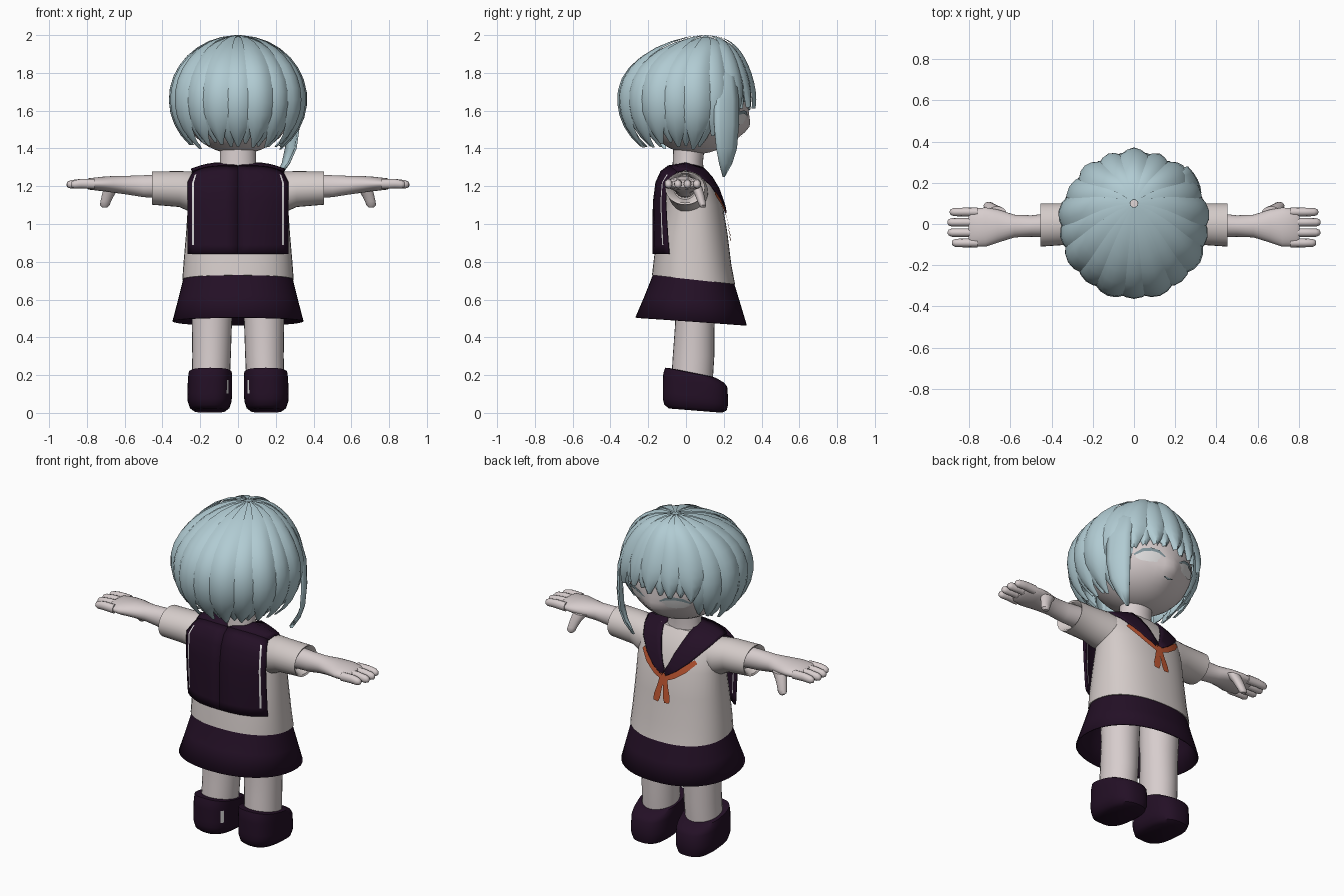
import bpy, bmesh, random
from math import sin, cos, acos, radians, pi, copysign
from mathutils import Vector

random.seed(4)
if "Cube" in bpy.data.objects:
    bpy.data.objects.remove(bpy.data.objects["Cube"])


def material(name, r, g, b):
    m = bpy.data.materials.new(name)
    m.use_nodes = True
    m.diffuse_color = (r, g, b, 1)
    bsdf = next(n for n in m.node_tree.nodes if n.type == "BSDF_PRINCIPLED")
    bsdf.inputs["Base Color"].default_value = (r, g, b, 1)
    bsdf.inputs["Roughness"].default_value = 0.8
    return m


SKIN = material("pale skin", 0.68, 0.61, 0.61)
CLOTH = material("white cloth", 0.66, 0.60, 0.585)
HAIR = material("pale blue hair", 0.44, 0.60, 0.65)
NAVY = material("dark plum", 0.017, 0.005, 0.019)
WHITE = material("white trim", 0.75, 0.74, 0.74)
ORANGE = material("orange scarf", 0.50, 0.09, 0.03)
LASH = material("grey blue lash", 0.22, 0.30, 0.33)


def finish(name, bm, mats, angle=40):
    me = bpy.data.meshes.new(name)
    bm.to_mesh(me)
    bm.free()
    for m in mats:
        me.materials.append(m)
    me.shade_smooth()
    me.set_sharp_from_angle(angle=radians(angle))
    ob = bpy.data.objects.new(name, me)
    bpy.context.scene.collection.objects.link(ob)
    return ob


def power(v, p):
    return copysign(abs(v) ** (2 / p), v)


def loft(name, rings, mats, axis="z", side=1, n=28, p=2.0, caps=True, paint=None):
    """Rings along z: (z, cx, cy, rx, ry, tilt); along x: (x, cy, cz, ry, rz)."""
    bm = bmesh.new()
    rows = []
    for r in rings:
        row = []
        for k in range(n):
            c, s = power(cos(2 * pi * k / n), p), power(sin(2 * pi * k / n), p)
            if axis == "z":
                co = (side * (r[1] + r[3] * c), r[2] + r[4] * s, r[0] + r[5] * r[4] * s)
            else:
                co = (side * r[0], r[1] + r[3] * c, r[2] + r[4] * s)
            row.append(bm.verts.new(co))
        rows.append(row)
    for a, b in zip(rows, rows[1:]):
        for k in range(n):
            bm.faces.new((a[k], a[(k + 1) % n], b[(k + 1) % n], b[k]))
    if caps:
        bm.faces.new(rows[0])
        bm.faces.new(rows[-1])
    bmesh.ops.recalc_face_normals(bm, faces=bm.faces)
    if paint:
        for f in bm.faces:
            f.material_index = paint(f.calc_center_median())
    return finish(name, bm, mats)


def sheet(name, rows, mats, inner, paint=None, thick=0.0):
    """Grid surface whose normals point away from the inner point."""
    bm = bmesh.new()
    vs = [[bm.verts.new(c) for c in row] for row in rows]
    for i in range(len(vs) - 1):
        for j in range(len(vs[0]) - 1):
            f = bm.faces.new((vs[i][j], vs[i][j + 1], vs[i + 1][j + 1], vs[i + 1][j]))
            if paint:
                f.material_index = paint(i, j)
    bm.normal_update()
    if sum(f.normal.dot(f.calc_center_median() - Vector(inner)) for f in bm.faces) < 0:
        bmesh.ops.reverse_faces(bm, faces=bm.faces)
    ob = finish(name, bm, mats)
    if thick:
        mod = ob.modifiers.new("thickness", "SOLIDIFY")
        mod.thickness = thick
    return ob


# Shirt body
TORSO = [(0.705, 0, 0.04, 0.295, 0.22, -0.11), (0.80, 0, 0.035, 0.288, 0.205, -0.08),
         (0.95, 0, 0.035, 0.275, 0.185, -0.02), (1.10, 0, 0.04, 0.265, 0.155, 0),
         (1.20, 0, 0.03, 0.26, 0.13, 0), (1.265, 0, 0.015, 0.24, 0.105, 0),
         (1.30, 0, 0.01, 0.16, 0.08, 0)]
loft("shirt", TORSO, [CLOTH], n=40, p=2.3)


def chest(x, z):
    """Front surface of the shirt."""
    z = min(max(z, TORSO[0][0]), TORSO[-1][0])
    for a, b in zip(TORSO, TORSO[1:]):
        if a[0] <= z <= b[0]:
            t = (z - a[0]) / (b[0] - a[0])
            cy, rx, ry = (a[k] + (b[k] - a[k]) * t for k in (2, 3, 4))
            return cy + ry * max(0, 1 - abs(x / rx) ** 2.3) ** (1 / 2.3)


# Skirt, neck and head
skirt = loft("skirt", [(0.745, 0, 0.04, 0.28, 0.205, -0.11), (0.70, 0, 0.04, 0.292, 0.218, -0.11),
                       (0.60, 0, 0.035, 0.317, 0.253, -0.09), (0.485, 0, 0.027, 0.347, 0.295, -0.07)],
             [NAVY], n=40, p=2.2, caps=False)
skirt.modifiers.new("thickness", "SOLIDIFY").thickness = 0.008
loft("neck", [(1.26, 0, 0.01, 0.11, 0.085, 0), (1.33, 0, 0.01, 0.095, 0.08, 0),
              (1.46, 0, 0.02, 0.095, 0.085, 0)], [SKIN])
HC, HR = Vector((0, 0.05, 1.62)), Vector((0.29, 0.28, 0.25))
bm = bmesh.new()
bmesh.ops.create_uvsphere(bm, u_segments=36, v_segments=22, radius=1)
for v in bm.verts:
    v.co = HC + v.co * HR
    # small nose and lips push the lower face forward
    if v.co.y > 0.2:
        v.co.y += 0.035 * max(0, 1 - abs(v.co.x) / 0.1) * max(0, 1 - abs(v.co.z - 1.51) / 0.09)
finish("head", bm, [SKIN], 60)


def face(x, z):
    q = 1 - ((x - HC.x) / HR.x) ** 2 - ((z - HC.z) / HR.z) ** 2
    return HC.y + HR.y * max(q, 0) ** 0.5


def ribbon(name, pts, mat, surf, lift, inner):
    """Thin plate laid on a front surface; points are (x, z, half width)."""
    rows = []
    for k, (x, z, w) in enumerate(pts):
        a, b = pts[max(k - 1, 0)], pts[min(k + 1, len(pts) - 1)]
        d = Vector((b[0] - a[0], b[1] - a[1])).normalized()
        row = []
        for u in (-1, 0, 1):
            px, pz = x - d.y * w * u, z + d.x * w * u
            row.append((px, surf(px, pz) + lift, pz))
        rows.append(row)
    return sheet(name, rows, [mat], inner)


# Eyes, lashes, brows and mouth
for s, tag in ((1, "left"), (-1, "right")):
    eye = [(0.06, 1.552, 0.008), (0.09, 1.555, 0.026), (0.13, 1.557, 0.03), (0.17, 1.555, 0.024), (0.195, 1.553, 0.008)]
    lash = [(0.05, 1.565, 0.003), (0.09, 1.587, 0.008), (0.13, 1.593, 0.009), (0.17, 1.586, 0.009), (0.205, 1.56, 0.004)]
    for part, pts, mat, lift in (("eye", eye, WHITE, 0.004), ("lash", lash, LASH, 0.007)):
        ribbon(tag + "_" + part, [(s * x, z, w) for x, z, w in pts], mat, face, lift, HC)
    ribbon(tag + "_brow", [(s * x, z + 0.06, w * 0.6) for x, z, w in lash], HAIR, face, 0.007, HC)
ribbon("mouth", [(-0.03, 1.465, 0.002), (0, 1.46, 0.004), (0.03, 1.465, 0.002)], LASH, face, 0.025, HC)

# Hair locks fall from the crown over a rounded shell
HAIR_C, HR_XY, HR_Z = Vector((0, 0, 1.66)), 0.372, 0.34


def lock(name, az, half, tip, scale):
    end = acos((tip - HAIR_C.z) / (HR_Z * scale))
    rows, n = [], 12
    for i in range(n + 1):
        t = i / n
        phi = 0.05 + (end - 0.05) * t
        w = half * (1 if t < 0.72 else 1 - 0.85 * ((t - 0.72) / 0.28) ** 1.5)
        row = []
        for u in (-1, -0.55, 0, 0.55, 1):
            a = radians(az + w * u)
            r = scale * (1 - 0.055 * u * u * min(1, 3 * t))
            row.append((HR_XY * r * sin(phi) * cos(a),
                        HR_XY * r * sin(phi) * sin(a) + 0.1 * max(0, cos(phi)) ** 3,
                        HAIR_C.z + HR_Z * scale * cos(phi)))
        rows.append(row)
    sheet(name, rows, [HAIR], HAIR_C)


def tip_height(az):
    d = abs((az - 90 + 180) % 360 - 180)
    return 1.60 if d < 48 else 1.47 if d < 70 else 1.405


for k in range(18):
    az = 20 * k + 10
    lock("hair_lock", az, 12, tip_height(az) + random.uniform(-0.02, 0.02), 1 - 0.02 * (k % 2))
    lock("hair_underlock", az + 10, 11, tip_height(az + 10) + random.uniform(0, 0.03), 0.945)

# One long strand beside the face
strand = [(0.20, 0.18, 1.88, 0.03), (0.27, 0.21, 1.78, 0.055), (0.305, 0.215, 1.66, 0.065),
          (0.31, 0.215, 1.52, 0.065), (0.298, 0.215, 1.40, 0.055), (0.27, 0.21, 1.32, 0.035),
          (0.225, 0.20, 1.25, 0.006)]
sheet("long_strand", [[(x - u * w * 0.5 - 0.015 * u * u, y + u * w, z) for u in (-1, -0.5, 0, 0.5, 1)]
                      for x, y, z, w in strand], [HAIR], HAIR_C, thick=0.01)

# Sailor collar: back flap, then over each shoulder to the front V
COLS = (0, 0.25, 0.5, 0.7, 0.87, 0.905, 1)
back = [(0.84, -0.178, -0.095), (0.89, -0.178, -0.10), (1.0, -0.178, -0.108), (1.12, -0.175, -0.115),
        (1.22, -0.162, -0.11), (1.28, -0.135, -0.085), (1.31, -0.095, -0.05)]
front = [(0.09, 1.325, 0.262, 1.285), (0.088, 1.30, 0.235, 1.262), (0.07, 1.25, 0.20, 1.22),
         (0.045, 1.19, 0.14, 1.155), (0.022, 1.13, 0.075, 1.10), (0, 1.09, 0.012, 1.06)]
for s, tag in ((1, "left"), (-1, "right")):
    rows = []
    for z, yi, yo in back:
        wide = 0.268 - 0.03 * max(0, (z - 1.25) / 0.06)
        rows.append([(s * wide * u, yi + (yo - yi) * u ** 3, z - 0.03 * u ** 4 * (z > 1.25)) for u in COLS])
    sheet(tag + "_collar_back", rows, [NAVY, WHITE], (0, 0.04, 1.1),
          paint=lambda i, j: int(j == 4 and 1 <= i <= 4), thick=0.012)
    rows = [[(s * 0.24 * u, -0.095 + 0.045 * u ** 3, 1.31 - 0.03 * u ** 4) for u in COLS]]
    rows.append([(s * (0.085 + 0.165 * u), 0.0, 1.327 - 0.035 * u ** 2) for u in COLS])
    for xi, zi, xo, zo in front[1:]:
        row = []
        for u in COLS:
            x, z = xi + (xo - xi) * u, zi + (zo - zi) * u
            row.append((s * x, chest(x, z) + 0.014, z))
        rows.append(row)
    sheet(tag + "_collar_front", rows, [NAVY], (0, 0.04, 1.1), thick=0.01)
    # Scarf wing under the collar edge and hanging tail
    mid = (0, 0.04, 1.0)
    ribbon(tag + "_scarf_wing", [(s * x, z, w) for x, z, w in
           ((0.175, 1.165, 0.012), (0.12, 1.118, 0.02), (0.06, 1.075, 0.02), (0, 1.05, 0.022))],
           ORANGE, chest, 0.009, mid)
    ribbon(tag + "_scarf_tail", [(s * x, z, w) for x, z, w in
           ((0, 1.07, 0.02), (0.018, 1.0, 0.016), (0.03, 0.94, 0.022), (0.035, 0.91, 0.016))],
           ORANGE, chest, 0.012 + 0.002 * s, mid)

# Limbs
for s, tag in ((1, "left"), (-1, "right")):
    loft(tag + "_sleeve", [(0.18, 0.02, 1.165, 0.10, 0.10), (0.25, 0.01, 1.17, 0.105, 0.108),
                           (0.31, 0, 1.185, 0.10, 0.095), (0.455, -0.005, 1.19, 0.105, 0.088),
                           (0.45, -0.005, 1.19, 0.095, 0.078), (0.40, -0.005, 1.19, 0.06, 0.06)],
         [CLOTH], "x", s)
    loft(tag + "_arm", [(0.38, -0.005, 1.20, 0.06, 0.062), (0.50, -0.01, 1.20, 0.052, 0.058),
                        (0.58, -0.01, 1.205, 0.055, 0.05), (0.66, -0.01, 1.21, 0.08, 0.044),
                        (0.72, -0.015, 1.212, 0.095, 0.038), (0.79, -0.018, 1.212, 0.092, 0.03),
                        (0.805, -0.018, 1.212, 0.07, 0.02)], [SKIN], "x", s)
    for k, tip in enumerate((0.885, 0.905, 0.907, 0.895)):
        y = -0.092 + 0.05 * k
        loft(tag + "_finger", [(0.76, y, 1.212, 0.022, 0.026), (0.83, y, 1.214, 0.021, 0.025),
                               (tip - 0.02, y, 1.21, 0.02, 0.022), (tip - 0.005, y, 1.209, 0.014, 0.015),
                               (tip, y, 1.208, 0.005, 0.006)], [SKIN], "x", s, n=12)
    loft(tag + "_thumb", [(1.20, 0.665, 0.055, 0.045, 0.03, 0), (1.16, 0.685, 0.07, 0.034, 0.026, 0),
                          (1.12, 0.70, 0.082, 0.028, 0.022, 0), (1.10, 0.705, 0.088, 0.026, 0.02, 0),
                          (1.088, 0.705, 0.09, 0.014, 0.012, 0)], [SKIN], side=s, n=14)
    loft(tag + "_leg", [(0.14, 0.145, 0.03, 0.10, 0.11, 0), (0.30, 0.14, 0.04, 0.102, 0.11, 0),
                        (0.48, 0.138, 0.047, 0.106, 0.104, 0), (0.70, 0.138, 0.05, 0.115, 0.11, 0)],
         [SKIN], side=s)
    loft(tag + "_shoe", [(0.012, 0.15, 0.05, 0.085, 0.14, -0.08), (0.028, 0.15, 0.05, 0.105, 0.165, -0.09),
                         (0.06, 0.15, 0.05, 0.116, 0.173, -0.1), (0.09, 0.15, 0.05, 0.118, 0.173, -0.1),
                         (0.16, 0.149, 0.048, 0.117, 0.17, -0.12), (0.185, 0.148, 0.04, 0.117, 0.16, -0.15),
                         (0.212, 0.147, 0.025, 0.114, 0.135, -0.2), (0.215, 0.145, 0.025, 0.10, 0.11, -0.2)],
         [NAVY, WHITE], side=s, n=40, p=2.6,
         paint=lambda c: int(0.1 < c.z < 0.16 and abs(c.x) < 0.06 and -0.105 < c.y < -0.06))
